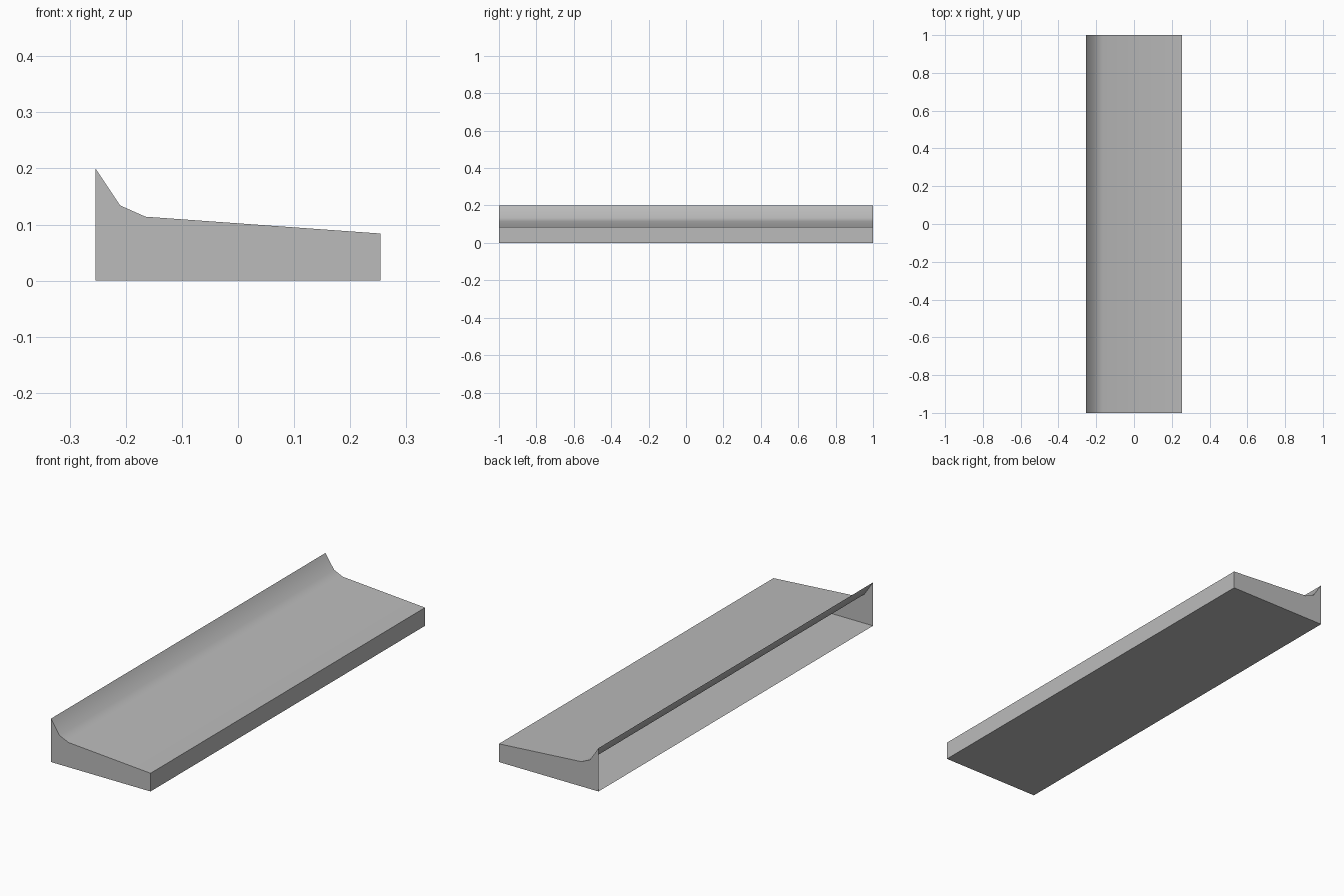
import bpy
import bmesh
import math

cube = bpy.data.objects.get("Cube")
if cube:
    bpy.data.objects.remove(cube, do_unlink=True)

# Plain grey material
grey = bpy.data.materials.new("plain_grey")
grey.use_nodes = True
colour = (0.5, 0.5, 0.5, 1)
grey.diffuse_color = colour
grey.node_tree.nodes["Principled BSDF"].inputs["Base Color"].default_value = colour

# Cross-section (x, z): from lip top, down the curved slope, round to the open side
PROFILE = [(-0.254, 0.2), (-0.21, 0.134), (-0.165, 0.114),
           (0.254, 0.084), (0.254, 0), (-0.254, 0)]

bm = bmesh.new()
front = [bm.verts.new((x, -1, z)) for x, z in PROFILE]
back = [bm.verts.new((x, 1, z)) for x, z in PROFILE]

# Sloped top, outer wall and base; the tall side behind the lip stays open
for i in range(len(PROFILE) - 1):
    bm.faces.new((front[i], front[i + 1], back[i + 1], back[i]))

# End caps
bm.faces.new(front[::-1])
bm.faces.new(back)
bmesh.ops.recalc_face_normals(bm, faces=bm.faces)

mesh = bpy.data.meshes.new("lipped_ledge")
bm.to_mesh(mesh)
bm.free()
mesh.materials.append(grey)

ledge = bpy.data.objects.new("lipped_ledge", mesh)
bpy.context.collection.objects.link(ledge)
bpy.context.view_layer.objects.active = ledge
ledge.select_set(True)
bpy.ops.object.shade_smooth_by_angle(angle=math.radians(40))
